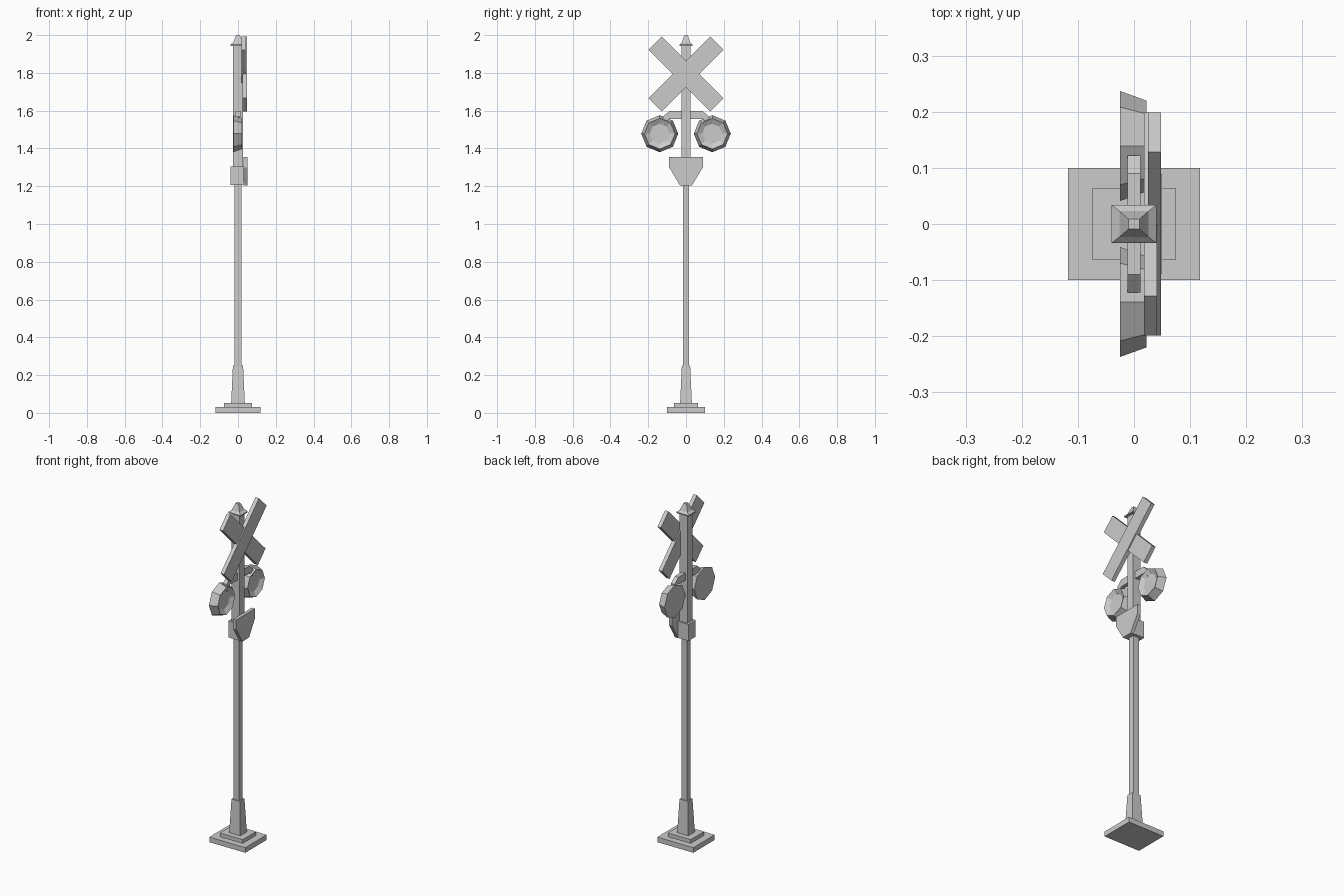
import bpy, math
from mathutils import Vector

if "Cube" in bpy.data.objects:
    bpy.data.objects.remove(bpy.data.objects["Cube"])


def make(name, verts, faces):
    me = bpy.data.meshes.new(name)
    me.from_pydata(verts, [], faces)
    me.update()
    ob = bpy.data.objects.new(name, me)
    bpy.context.collection.objects.link(ob)
    return ob


def loft(name, rings):
    """Skin a list of equal-length vertex rings and cap both ends."""
    n = len(rings[0])
    verts = [v for r in rings for v in r]
    faces = [tuple(range(n))[::-1]]
    for k in range(len(rings) - 1):
        for i in range(n):
            j = (i + 1) % n
            faces.append((k*n + i, k*n + j, (k+1)*n + j, (k+1)*n + i))
    faces.append(tuple(range((len(rings) - 1) * n, len(rings) * n)))
    return make(name, verts, faces)


def tower(name, sections):
    """Stacked rectangles: (half x, half y, z)."""
    return loft(name, [[(-a, -b, z), (a, -b, z), (a, b, z), (-a, b, z)]
                       for a, b, z in sections])


def plate(name, profile, x0, x1):
    """Extrude a counter-clockwise (y, z) profile along x."""
    return loft(name, [[(x, y, z) for y, z in profile] for x in (x0, x1)])


# Base and post
tower("base_plate", [(.118, .10, 0), (.118, .10, .03)])
tower("base_step", [(.075, .063, .03), (.075, .063, .052)])
tower("pedestal", [(.036, .031, .052), (.027, .022, .25)])
tower("lower_post", [(.019, .017, .25), (.019, .017, 1.22)])
tower("upper_post", [(.026, .024, 1.22), (.026, .024, 1.95)])
tower("post_cap", [(.04, .034, 1.943), (.04, .034, 1.949),
                   (.026, .023, 1.96), (.01, .009, 2.0)])

# Crossed boards
for name, s, x0, x1 in (("front_board", 1, .025, .048), ("rear_board", -1, .018, .041)):
    L, W, c = .231, .05, math.sqrt(.5)
    prof = [(c * (u - s * v), 1.794 + c * (s * u + v))
            for u, v in ((-L, -W), (L, -W), (L, W), (-L, W))]
    plate(name, prof, x0, x1)

# Lamp arm
half = [(.09, 1.555), (.122, 1.525), (.122, 1.568), (.09, 1.597)]
plate("lamp_arm", half + [(-y, z) for y, z in reversed(half)], -.012, .012)

# Dished octagonal lamps
for side, s in (("left", -1), ("right", 1)):
    rings = [[(x, s * .139 + r * math.cos(i * math.pi / 4),
               1.478 + r * math.sin(i * math.pi / 4)) for i in range(8)]
             for x, r in ((-.025, .098), (.022, .081), (.006, .053))]
    loft(side + "_lamp", rings)

# Control box and shield-shaped sign
tower("control_box", [(.04, .034, 1.207), (.04, .034, 1.305)])
half = [(.032, 1.205), (.089, 1.30), (.089, 1.355)]
plate("shield_sign", half + [(-y, z) for y, z in reversed(half)], .03, .05)
